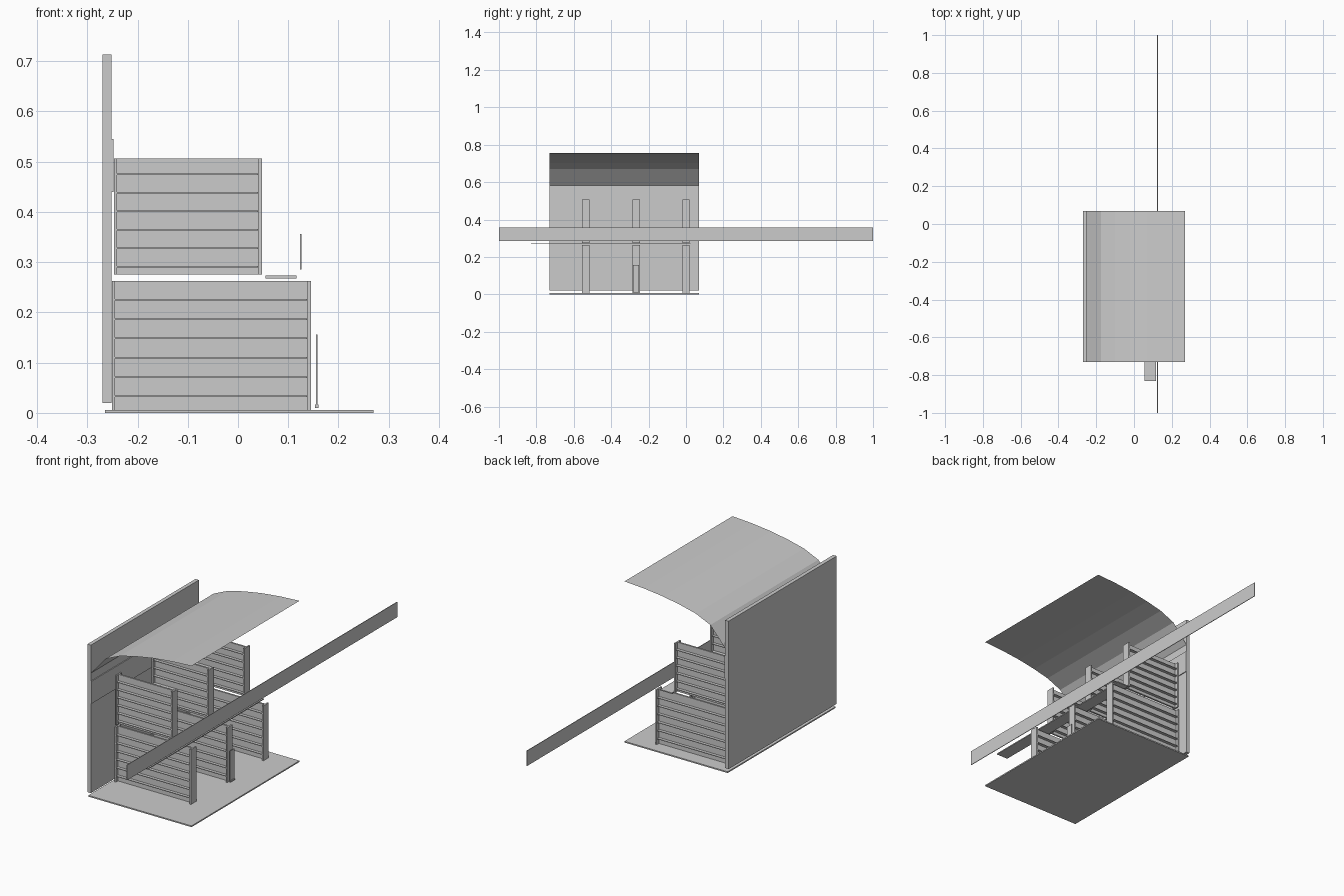
import bpy, bmesh

if "Cube" in bpy.data.objects:
    bpy.data.objects.remove(bpy.data.objects["Cube"])


def box(name, x, y, z):
    """Axis-aligned box from (min, max) ranges."""
    bm = bmesh.new()
    bmesh.ops.create_cube(bm, size=1)
    for v in bm.verts:
        v.co = [r[0] + (c + 0.5) * (r[1] - r[0]) for c, r in zip(v.co, (x, y, z))]
    me = bpy.data.meshes.new(name)
    bm.to_mesh(me)
    bm.free()
    ob = bpy.data.objects.new(name, me)
    bpy.context.collection.objects.link(ob)
    return ob


def divider(name, x0, x1, z0, z1, yc, ledges):
    """Shelf divider: end posts, thin web and ledges on both sides."""
    box(name + "_back_post", (x0, x0 + 0.006), (yc - 0.02, yc + 0.02), (z0, z1))
    box(name + "_front_post", (x1 - 0.007, x1), (yc - 0.02, yc + 0.02), (z0, z1))
    box(name + "_web", (x0 + 0.006, x1 - 0.007), (yc - 0.004, yc + 0.004), (z0, z1))
    for i, z in enumerate(ledges):
        box(f"{name}_ledge_{i}", (x0 + 0.006, x1 - 0.008),
            (yc - 0.018, yc + 0.018), (z - 0.0015, z + 0.0015))


Y = (-0.73, 0.07)

# Base sheet, back wall and canopy mounting strip
box("base_sheet", (-0.265, 0.27), Y, (0.0, 0.006))
box("back_wall", (-0.27, -0.252), Y, (0.02, 0.713))
box("canopy_strip", (-0.252, -0.248), Y, (0.44, 0.545))

# Curved canopy, a single open sheet
profile = [(-0.252, 0.582), (-0.175, 0.67), (-0.10, 0.703), (-0.02, 0.722),
           (0.07, 0.738), (0.17, 0.749), (0.27, 0.755)]
verts = [(x, y, z) for x, z in profile for y in Y]
faces = [(2 * i, 2 * i + 2, 2 * i + 3, 2 * i + 1) for i in range(len(profile) - 1)]
me = bpy.data.meshes.new("canopy")
me.from_pydata(verts, [], faces)
bpy.context.collection.objects.link(bpy.data.objects.new("canopy", me))

# Two tiers of three ribbed dividers
low = [0.033 + 0.0384 * i for i in range(6)]
high = [0.291 + 0.0368 * i for i in range(6)]
for n, yc in enumerate((-0.535, -0.267, 0.0)):
    divider(f"lower_divider_{n}", -0.251, 0.145, 0.006, 0.263, yc, low)
    divider(f"upper_divider_{n}", -0.247, 0.048, 0.275, 0.506, yc, high)

# Long front rail, ledge sheet and small upright
box("front_rail", (0.123, 0.126), (-1, 1), (0.285, 0.356))
box("ledge_sheet", (0.055, 0.116), (-0.83, 0.025), (0.268, 0.273))
box("upright_strip", (0.155, 0.158), (-0.284, -0.252), (0.01, 0.156))
box("upright_foot", (0.153, 0.160), (-0.284, -0.252), (0.01, 0.017))
